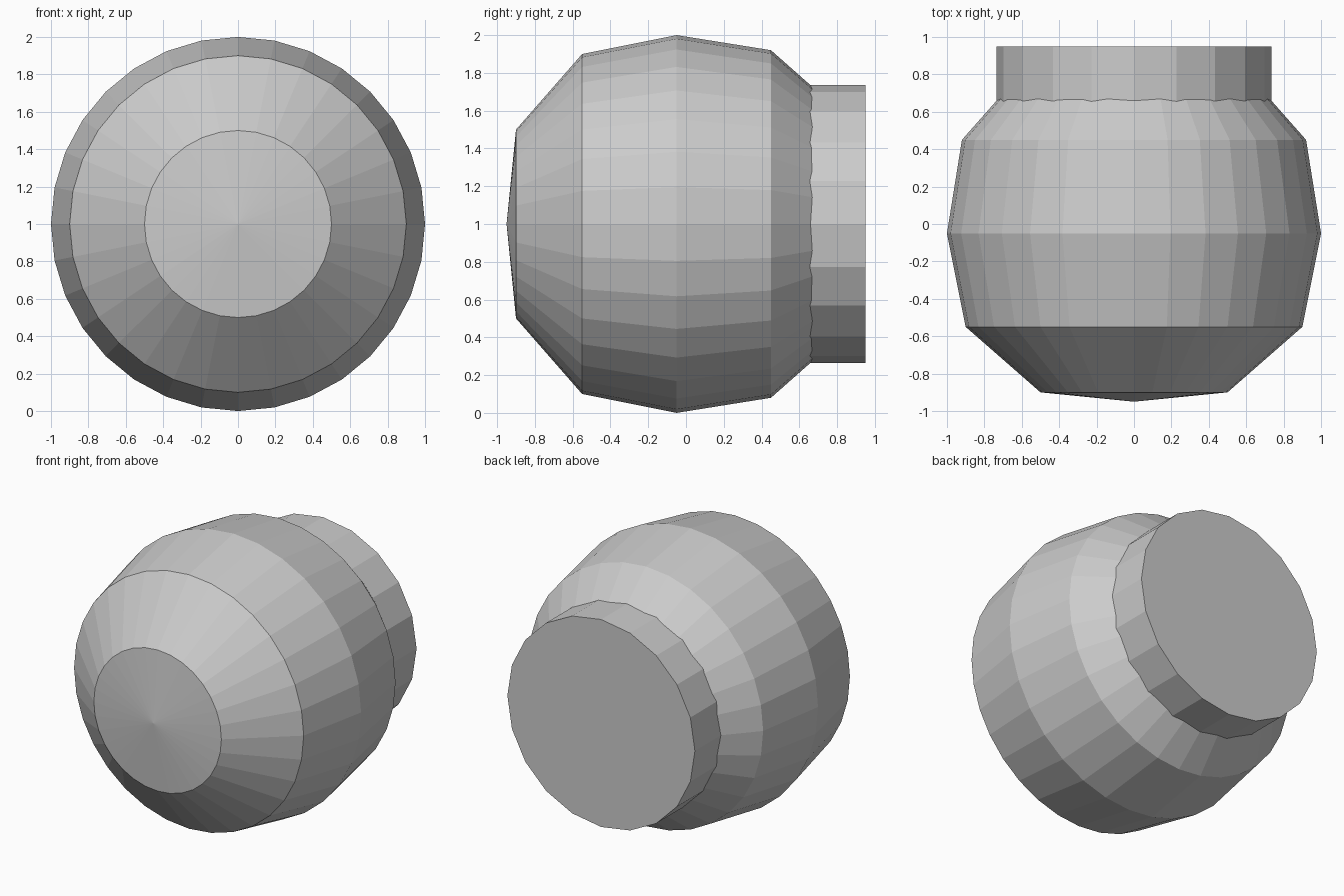
import bpy, bmesh
from math import sin, cos, tau

if "Cube" in bpy.data.objects:
    bpy.data.objects.remove(bpy.data.objects["Cube"])


def lathe(name, profile, sides):
    """Spin (y, radius) points around the horizontal y axis at z = 1."""
    bm = bmesh.new()
    rings = []
    for y, r in profile:
        if r == 0:
            rings.append([bm.verts.new((0, y, 1))] * sides)
        else:
            rings.append([bm.verts.new((r * sin(tau * i / sides), y,
                                        1 + r * cos(tau * i / sides)))
                          for i in range(sides)])
    for a, b in zip(rings, rings[1:]):
        for i in range(sides):
            j = (i + 1) % sides
            bm.faces.new(dict.fromkeys((a[i], a[j], b[j], b[i])))
    # Flat caps on any open end
    for ring, (_, r) in ((rings[0], profile[0]), (rings[-1], profile[-1])):
        if r:
            bm.faces.new(ring)
    bmesh.ops.recalc_face_normals(bm, faces=bm.faces)
    mesh = bpy.data.meshes.new(name)
    bm.to_mesh(mesh)
    bm.free()
    obj = bpy.data.objects.new(name, mesh)
    bpy.context.collection.objects.link(obj)
    return obj


# Rounded bulb body with a shallow cone at the front
lathe("bulb_body", [(-0.95, 0), (-0.90, 0.50), (-0.55, 0.90), (-0.05, 1.0),
                    (0.45, 0.92), (0.71, 0.69)], 32)

# Short neck at the back, sunk into the body
lathe("rear_neck", [(0.62, 0.735), (0.95, 0.735)], 20)
